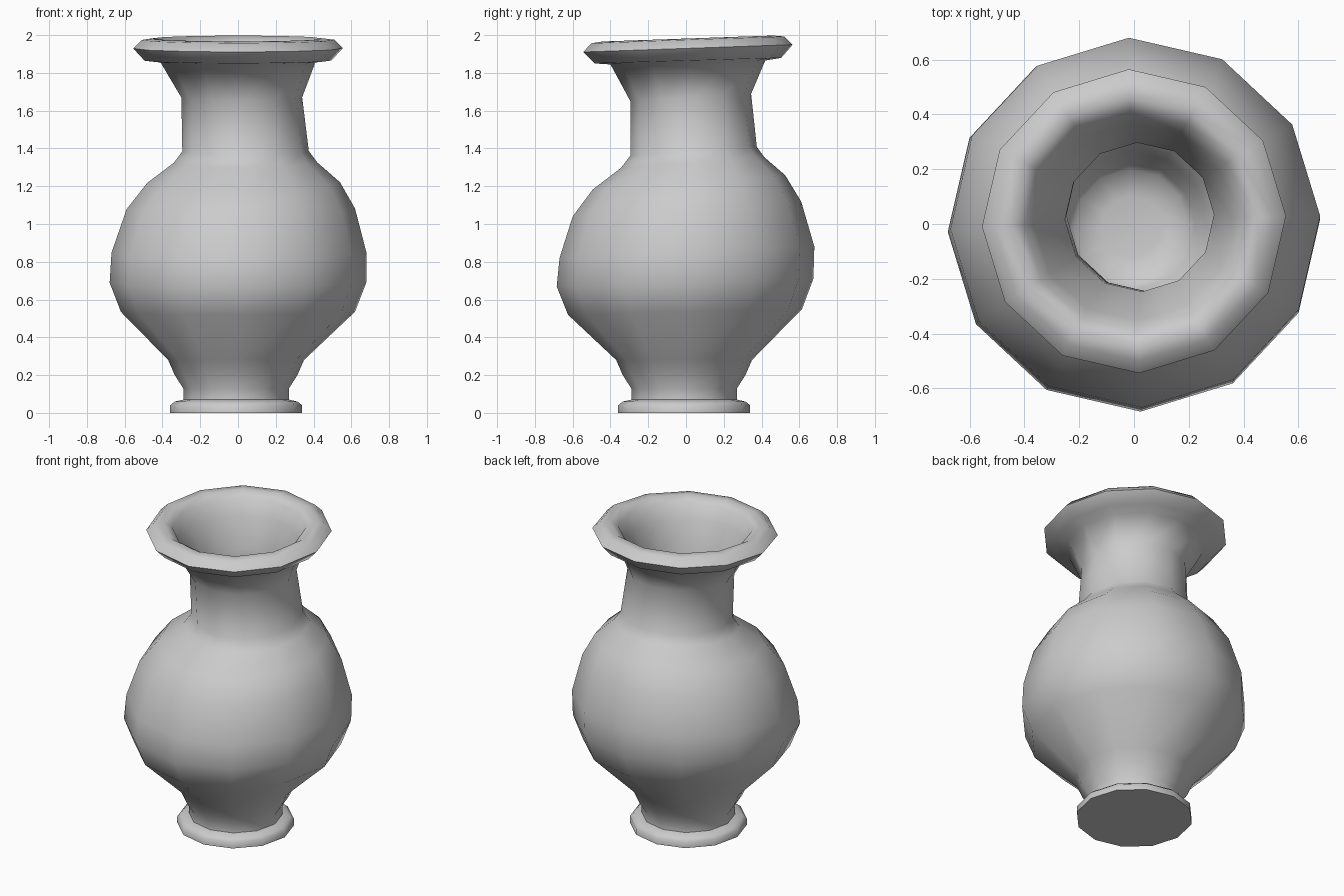
import bpy, bmesh, math

SIDES = 12
TWIST = math.radians(2)

# Outer profile from base to lip: radius, height, centre x, centre y, tilt along y
OUTER = [
    (0.35, 0.00, -0.01, -0.01, 0.0),
    (0.35, 0.04, -0.01, -0.01, 0.0),
    (0.325, 0.06, -0.01, -0.01, 0.0),
    (0.28, 0.07, -0.01, -0.01, 0.0),
    (0.28, 0.13, -0.01, -0.01, 0.0),
    (0.325, 0.20, -0.01, -0.01, 0.0),
    (0.36, 0.28, -0.01, -0.01, 0.0),
    (0.62, 0.535, 0.0, -0.005, 0.025),
    (0.68, 0.69, 0.0, -0.005, 0.03),
    (0.675, 0.85, 0.005, 0.005, 0.045),
    (0.605, 1.08, 0.015, 0.005, 0.065),
    (0.51, 1.22, 0.03, 0.015, 0.075),
    (0.38, 1.325, 0.04, 0.035, 0.075),
    (0.335, 1.385, 0.04, 0.04, 0.07),
    (0.32, 1.67, 0.02, 0.025, 0.06),
    (0.41, 1.855, 0.0, 0.01, 0.025),
    (0.495, 1.865, 0.0, 0.01, 0.03),
    (0.555, 1.93, 0.0, 0.01, 0.035),
    (0.51, 1.975, 0.0, 0.01, 0.035),
    (0.45, 1.982, 0.0, 0.01, 0.035),
    (0.40, 1.95, 0.0, 0.01, 0.035),
]
# Inner wall follows the body and neck at wall thickness, from the neck down
WALL = 0.048
INNER = [(r - WALL, z, x, y, t) for r, z, x, y, t in reversed(OUTER[4:16])]
FLOOR = [(0.21, 0.09, -0.01, -0.01, 0.0), (0.11, 0.07, -0.01, -0.01, 0.0)]


def add_ring(bm, r, z, cx, cy, tilt):
    ring = []
    for i in range(SIDES):
        a = TWIST + 2 * math.pi * i / SIDES
        y = r * math.sin(a)
        ring.append(bm.verts.new((cx + r * math.cos(a), cy + y, z + tilt * y)))
    return ring


# Vase: one closed hollow shell lofted through the rings
bm = bmesh.new()
rings = [add_ring(bm, *p) for p in OUTER + INNER + FLOOR]
for low, high in zip(rings, rings[1:]):
    for i in range(SIDES):
        j = (i + 1) % SIDES
        bm.faces.new((low[i], low[j], high[j], high[i]))
bm.faces.new(list(reversed(rings[0])))
bm.faces.new(rings[-1])
bmesh.ops.recalc_face_normals(bm, faces=bm.faces)
mesh = bpy.data.meshes.new("vase")
bm.to_mesh(mesh)
bm.free()
vase = bpy.data.objects.new("vase", mesh)
bpy.context.collection.objects.link(vase)

# Smooth shading, keeping the foot's base edge crisp
bpy.context.view_layer.objects.active = vase
vase.select_set(True)
bpy.ops.object.shade_smooth_by_angle(angle=math.radians(75))
